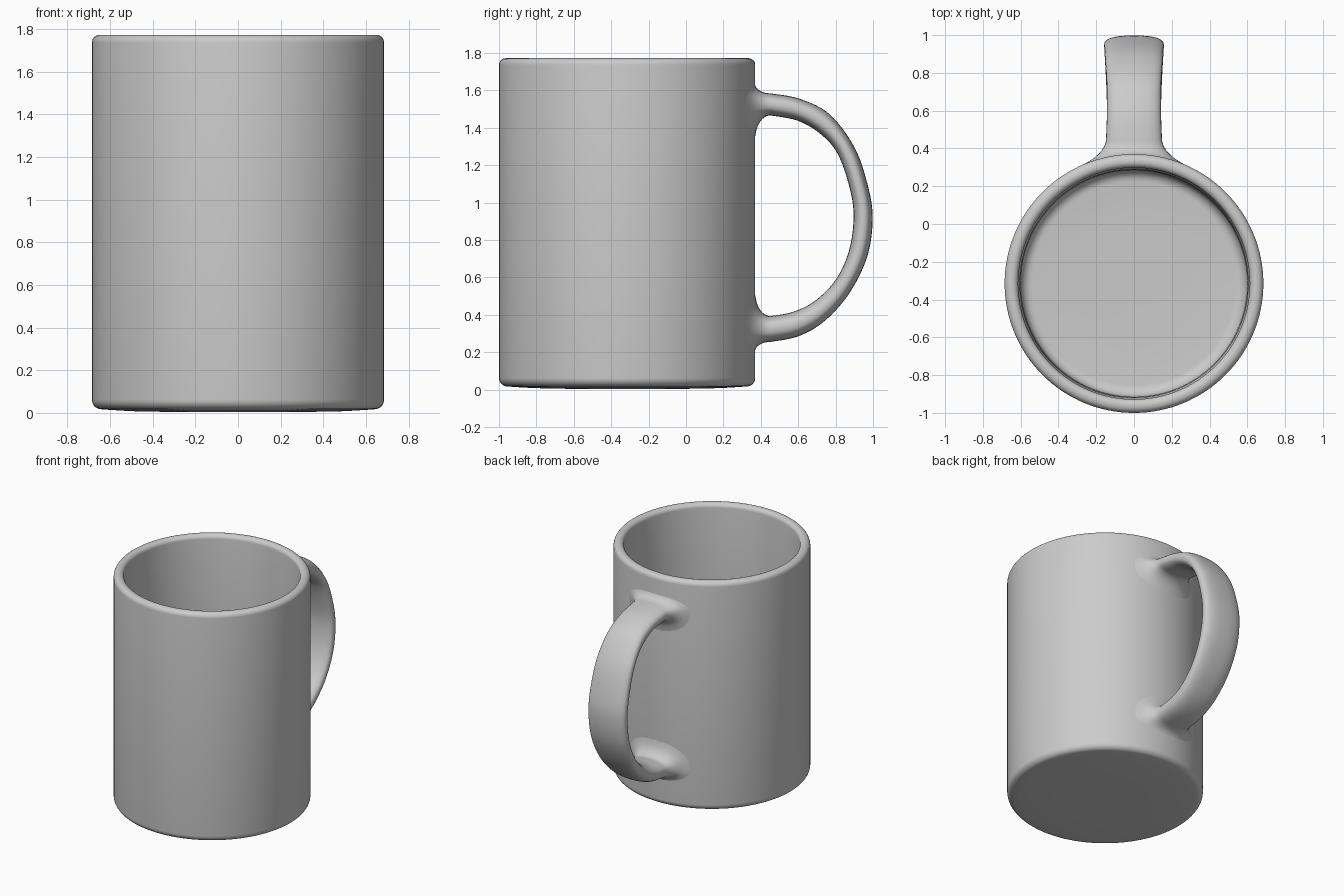
import bpy, bmesh, math
from mathutils import Vector

if "Cube" in bpy.data.objects:
    bpy.data.objects.remove(bpy.data.objects["Cube"])

CY, R = -0.315, 0.685          # body centre (y) and radius


def finish(bm, name, angle):
    bmesh.ops.recalc_face_normals(bm, faces=bm.faces)
    me = bpy.data.meshes.new(name)
    bm.to_mesh(me)
    bm.free()
    ob = bpy.data.objects.new(name, me)
    bpy.context.collection.objects.link(ob)
    bpy.ops.object.select_all(action='DESELECT')
    ob.select_set(True)
    bpy.context.view_layer.objects.active = ob
    bpy.ops.object.shade_smooth_by_angle(angle=math.radians(angle))
    return ob


def bridge(bm, a, b):
    n = len(a)
    for i in range(n):
        j = (i + 1) % n
        bm.faces.new((a[i], a[j], b[j], b[i]))


def arc(r, z, rad, a0, a1, n=6):
    return [(r + rad * math.cos(math.radians(a0 + (a1 - a0) * i / n)),
             z + rad * math.sin(math.radians(a0 + (a1 - a0) * i / n))) for i in range(n + 1)]


# Body: lathed profile from the underside, over the rim, down to the inner floor
profile = [(0.3, 0.004), (0.5, 0.008), (0.6, 0.014)]
profile += arc(R - 0.045, 0.062, 0.045, -80, 0)
profile += arc(R - 0.036, 1.736, 0.036, 0, 90)
profile += arc(0.645, 1.74, 0.032, 90, 180)
profile += [(0.604, 1.2), (0.60, 0.6)]
profile += arc(0.54, 0.14, 0.058, 0, -90)
profile += [(0.3, 0.08)]
bm = bmesh.new()
N = 128
rings = [[bm.verts.new((r * math.cos(2 * math.pi * i / N), CY + r * math.sin(2 * math.pi * i / N), z))
          for i in range(N)] for r, z in profile]
for a, b in zip(rings, rings[1:]):
    bridge(bm, a, b)
bm.faces.new(rings[0])
bm.faces.new(rings[-1])
finish(bm, "mug_body", 60)

# Handle: outer edge, inner edge (y, z) and half width along the loop
stations = [
    ((0.45, 1.584), (0.45, 1.466), 0.148),
    ((0.607, 1.555), (0.597, 1.438), 0.143),
    ((0.767, 1.473), (0.72, 1.366), 0.145),
    ((0.90, 1.297), (0.81, 1.262), 0.152),
    ((0.97, 1.10), (0.872, 1.09), 0.157),
    ((0.998, 0.92), (0.896, 0.93), 0.158),
    ((0.97, 0.714), (0.872, 0.745), 0.157),
    ((0.874, 0.516), (0.80, 0.587), 0.152),
    ((0.74, 0.366), (0.687, 0.473), 0.146),
    ((0.60, 0.285), (0.57, 0.415), 0.143),
    ((0.45, 0.255), (0.45, 0.393), 0.145),
]
vals = [(*o, *i, w) for o, i, w in stations]
SEG = 32


def spline(p0, p1, p2, p3, t):
    return [0.5 * (2 * b + (c - a) * t + (2 * a - 5 * b + 4 * c - d) * t * t
                   + (3 * b - a - 3 * c + d) * t ** 3) for a, b, c, d in zip(p0, p1, p2, p3)]


def rounded(v, e):
    return math.copysign(abs(v) ** e, v)


def section(v):
    o, i, w = Vector(v[0:2]), Vector(v[2:4]), v[4]
    mid, half = (o + i) / 2, (o - i) / 2
    pts = []
    for k in range(SEG):
        t = 2 * math.pi * k / SEG
        p = mid + half * rounded(math.sin(t), 0.78)
        pts.append(Vector((w * rounded(math.cos(t), 0.78), p.x, p.y)))
    return pts


def wall(x):
    return CY + math.sqrt(R * R - x * x)


def flare(base, up):
    # Fillet rings that spread from the handle end onto the round wall
    rings = []
    for s in range(1, 9):
        u = s / 8 * math.pi / 2
        spread, rise = 1 - math.cos(u), 1 - math.sin(u)
        ring = []
        for k, p in enumerate(base):
            t = 2 * math.pi * k / SEG
            x = p.x + 0.13 * math.cos(t) * spread
            dz = (0.05 if math.sin(t) > 0 else 0.13) * math.sin(t) * spread * up
            y = wall(x) + (p.y - wall(p.x)) * rise - (0.004 if s == 8 else 0)
            ring.append(Vector((x, y, p.z + dz)))
        rings.append(ring)
    return rings


loops = []
for n in range(len(vals) - 1):
    quad = [vals[max(n - 1, 0)], vals[n], vals[n + 1], vals[min(n + 2, len(vals) - 1)]]
    loops += [section(spline(*quad, s / 6)) for s in range(6)]
loops.append(section(vals[-1]))
loops = flare(loops[0], 1)[::-1] + loops + flare(loops[-1], -1)

bm = bmesh.new()
vr = [[bm.verts.new(p) for p in ring] for ring in loops]
for a, b in zip(vr, vr[1:]):
    bridge(bm, a, b)
finish(bm, "mug_handle", 80)
